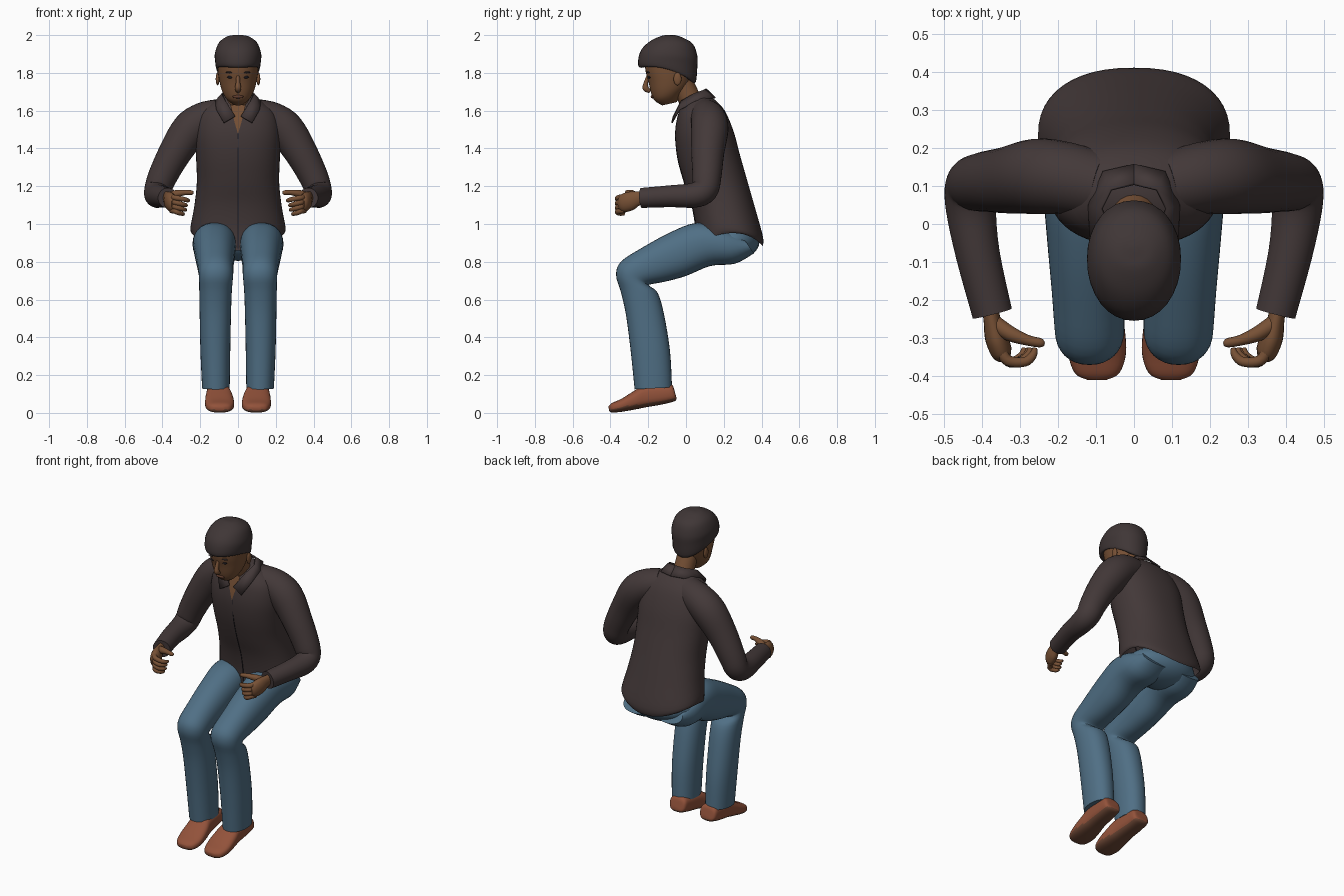
import bpy, bmesh, math
from mathutils import Vector, Matrix


def material(name, rgb):
    m = bpy.data.materials.new(name)
    m.diffuse_color = (*rgb, 1)
    return m


SHIRT = material("dark brown cloth", (0.056, 0.040, 0.040))
JEANS = material("blue denim", (0.080, 0.160, 0.235))
SKIN = material("brown skin", (0.185, 0.082, 0.036))
HAIR = material("dark hair", (0.050, 0.037, 0.037))
LEATHER = material("tan leather", (0.290, 0.085, 0.043))
SOLE = material("brown sole", (0.150, 0.062, 0.035))
LIPS = material("lip brown", (0.115, 0.045, 0.026))
DARK = material("near black", (0.012, 0.011, 0.016))


def finish(name, bm, mat, mirror=False, angle=50):
    bmesh.ops.recalc_face_normals(bm, faces=bm.faces)
    me = bpy.data.meshes.new(name)
    bm.to_mesh(me)
    bm.free()
    me.shade_smooth()
    me.set_sharp_from_angle(angle=math.radians(angle))
    me.materials.append(mat)
    ob = bpy.data.objects.new(name, me)
    bpy.context.collection.objects.link(ob)
    if mirror:
        mod = ob.modifiers.new("mirror", "MIRROR")
        mod.use_mirror_merge = False
    return ob


def spline(rows, sub):
    """Catmull-Rom through rows of equal-length number tuples."""
    out = []
    for i in range(len(rows) - 1):
        a, b = rows[max(i - 1, 0)], rows[i]
        c, d = rows[i + 1], rows[min(i + 2, len(rows) - 1)]
        for k in range(sub):
            t = k / sub
            out.append([0.5 * (2 * q + (r - p) * t + (2 * p - 5 * q + 4 * r - s) * t * t
                               + (3 * q - p - 3 * r + s) * t ** 3)
                        for p, q, r, s in zip(a, b, c, d)])
    return out + [list(rows[-1])]


def skin_rings(rings, caps=(True, True)):
    bm = bmesh.new()
    vs = [[bm.verts.new(p) for p in ring] for ring in rings]
    n = len(vs[0])
    for a, b in zip(vs, vs[1:]):
        for i in range(n):
            bm.faces.new((a[i], a[(i + 1) % n], b[(i + 1) % n], b[i]))
    for cap, ring in zip(caps, (vs[0], vs[-1])):
        if cap:
            bm.faces.new(ring)
    return bm


def loft(name, rows, mat, mirror=False, p=2.0, caps=(True, True), seg=32, sub=4):
    """Rows: front y, front z, back y, back z, centre x, half width, side lift."""
    rings = []
    for fy, fz, by, bz, cx, w, lift in spline(rows, sub):
        ring = []
        for i in range(seg):
            t = 2 * math.pi * i / seg
            c = math.copysign(abs(math.cos(t)) ** (2 / p), math.cos(t))
            s = math.copysign(abs(math.sin(t)) ** (2 / p), math.sin(t))
            ring.append((cx + w * c, (fy + by) / 2 + s * (by - fy) / 2,
                         (fz + bz) / 2 + s * (bz - fz) / 2 + lift * c * c))
        rings.append(ring)
    return finish(name, skin_rings(rings, caps), mat, mirror)


def tube(name, rows, mat, mirror=False, seg=20, sub=4, flat=1.0):
    """Rows: x, y, z, radius; flat scales the sideways radius."""
    pts = spline(rows, sub)
    pos = [Vector(r[:3]) for r in pts]
    rings, u = [], None
    for i, r in enumerate(pts):
        tan = (pos[min(i + 1, len(pos) - 1)] - pos[max(i - 1, 0)]).normalized()
        if u is None:
            u = Vector((1, 0, 0)) if abs(tan.x) < 0.8 else Vector((0, 1, 0))
        u = (u - tan * u.dot(tan)).normalized()
        v = tan.cross(u)
        rings.append([pos[i] + r[3] * (flat * u * math.cos(a) + v * math.sin(a))
                      for a in (2 * math.pi * k / seg for k in range(seg))])
    return finish(name, skin_rings(rings), mat, mirror)


def ball(name, centre, radii, mat, mirror=False):
    bm = bmesh.new()
    mtx = Matrix.Translation(centre) @ Matrix.Diagonal((*radii, 1))
    bmesh.ops.create_uvsphere(bm, u_segments=24, v_segments=14, radius=1, matrix=mtx)
    return finish(name, bm, mat, mirror)


def strip(name, left, right, mat, mirror=False, thick=0.0):
    bm = bmesh.new()
    a = [bm.verts.new(p) for p in left]
    b = [bm.verts.new(p) for p in right]
    for i in range(len(a) - 1):
        bm.faces.new((a[i], b[i], b[i + 1], a[i + 1]))
    ob = finish(name, bm, mat, mirror)
    if thick:
        mod = ob.modifiers.new("thickness", "SOLIDIFY")
        mod.thickness, mod.offset = thick, 0
    return ob


# Shirt body, hem to neck
loft("shirt_body", [
    (0.05, 0.86, 0.405, 0.882, 0, 0.245, 0.08),
    (0.052, 0.97, 0.408, 0.93, 0, 0.252, 0.03),
    (0.03, 1.10, 0.367, 1.08, 0, 0.232, 0),
    (-0.01, 1.22, 0.327, 1.22, 0, 0.218, 0),
    (-0.045, 1.35, 0.287, 1.36, 0, 0.222, 0),
    (-0.058, 1.47, 0.252, 1.49, 0, 0.225, 0),
    (-0.045, 1.57, 0.205, 1.60, 0, 0.200, 0),
    (-0.02, 1.63, 0.15, 1.66, 0, 0.130, 0),
    (-0.01, 1.655, 0.105, 1.69, 0, 0.078, 0)],
    SHIRT, p=2.3, caps=(False, True), seg=48)

# Sleeves
tube("sleeve", [
    (0.09, 0.10, 1.575, 0.088), (0.18, 0.12, 1.55, 0.095), (0.255, 0.125, 1.495, 0.099),
    (0.335, 0.115, 1.375, 0.087), (0.40, 0.11, 1.25, 0.077), (0.425, 0.098, 1.18, 0.071),
    (0.428, 0.04, 1.152, 0.066), (0.41, -0.08, 1.147, 0.058), (0.372, -0.235, 1.138, 0.053)],
    SHIRT, True, seg=28)

# Collar, open neck and button line
strip("collar",
      [(0, .105, 1.715), (.06, .09, 1.707), (.085, .04, 1.688), (.065, -.025, 1.65), (.015, -.066, 1.57)],
      [(0, .155, 1.668), (.08, .137, 1.667), (.118, .05, 1.65), (.115, -.035, 1.605), (.075, -.075, 1.535)],
      SHIRT, True, 0.008)
strip("open_neck",
      [(-.001, -.063, 1.48), (-.02, -.056, 1.545), (-.04, -.034, 1.63)],
      [(.001, -.063, 1.48), (.02, -.056, 1.545), (.04, -.034, 1.63)], SKIN)
tube("button_line", [(0, -.057, 1.48, .003), (0, -.044, 1.35, .003), (0, -.009, 1.22, .003),
                     (0, .031, 1.10, .003), (0, .052, 0.97, .003), (0, .05, 0.87, .003)], DARK, seg=6)

# Trousers
loft("trouser_leg", [
    (-0.272, 0.125, -0.074, 0.135, 0.117, 0.073, 0),
    (-0.293, 0.33, -0.085, 0.33, 0.120, 0.079, 0),
    (-0.318, 0.52, -0.118, 0.53, 0.120, 0.083, 0),
    (-0.345, 0.64, -0.15, 0.635, 0.119, 0.086, 0),
    (-0.370, 0.73, -0.19, 0.67, 0.117, 0.089, 0),
    (-0.345, 0.80, -0.19, 0.68, 0.117, 0.092, 0),
    (-0.24, 0.87, -0.11, 0.695, 0.120, 0.096, 0),
    (-0.085, 0.955, 0.0, 0.725, 0.122, 0.106, 0),
    (0.05, 1.005, 0.13, 0.778, 0.124, 0.114, 0),
    (0.18, 0.99, 0.26, 0.79, 0.122, 0.116, 0),
    (0.30, 0.93, 0.36, 0.845, 0.115, 0.09, 0)], JEANS, True, p=2.2)
ball("trouser_seat", (0, 0.24, 0.91), (0.22, 0.15, 0.105), JEANS)

# Shoes, toe to heel, with soles coloured by height
shoe = loft("shoe", [
    (-0.410, .035, -.408, .012, .097, .025, 0),
    (-0.392, .052, -.392, .002, .097, .058, 0),
    (-0.34, .076, -.34, .006, .097, .076, 0),
    (-0.27, .120, -.27, .018, .099, .074, 0),
    (-0.22, .150, -.21, .030, .102, .066, 0),
    (-0.12, .155, -.12, .046, .106, .060, 0),
    (-0.075, .15, -.06, .062, .106, .054, 0),
    (-0.06, .115, -.05, .078, .106, .030, 0)], LEATHER, True, p=2.7)
shoe.data.materials.append(SOLE)
for f in shoe.data.polygons:
    if f.center.z < 0.02 + (f.center.y + 0.41) * 0.16:
        f.material_index = 1

# Neck and head
tube("neck", [(0, .05, 1.59, .064), (0, .02, 1.66, .060), (0, -.03, 1.76, .062)], SKIN)
loft("head", [
    (-0.125, 1.628, -0.05, 1.645, 0, .030, 0),
    (-0.165, 1.652, -0.02, 1.69, 0, .066, 0),
    (-0.184, 1.69, 0.015, 1.735, 0, .087, 0),
    (-0.198, 1.75, 0.035, 1.79, 0, .101, 0),
    (-0.212, 1.80, 0.045, 1.84, 0, .108, 0),
    (-0.215, 1.85, 0.045, 1.88, 0, .110, 0),
    (-0.19, 1.92, 0.02, 1.93, 0, .100, 0),
    (-0.13, 1.965, -0.04, 1.97, 0, .055, 0)], SKIN, p=2.1)
loft("hair", [
    (-0.20, 1.835, 0.03, 1.75, 0, .100, .03),
    (-0.244, 1.828, 0.052, 1.752, 0, .114, .03),
    (-0.254, 1.86, 0.060, 1.83, 0, .121, .015),
    (-0.238, 1.92, 0.060, 1.89, 0, .122, 0),
    (-0.19, 1.968, 0.035, 1.955, 0, .100, 0),
    (-0.125, 1.997, -0.025, 1.99, 0, .055, 0),
    (-0.09, 2.0, -0.06, 2.0, 0, .012, 0)], HAIR, p=2.1)

# Face
tube("nose", [(0, -.197, 1.79, .009), (0, -.213, 1.745, .012), (0, -.213, 1.718, .017),
              (0, -.19, 1.702, .010)], SKIN, seg=14)
ball("eye", (.042, -.194, 1.777), (.015, .008, .007), DARK, True)
ball("eyebrow", (.043, -.200, 1.803), (.024, .008, .005), HAIR, True)
ball("lips", (0, -.176, 1.674), (.029, .011, .009), LIPS)
ball("ear", (.108, -.045, 1.768), (.010, .021, .034), SKIN, True)

# Hands
tube("palm", [(.378, -.215, 1.138, .036), (.372, -.255, 1.135, .038), (.362, -.295, 1.122, .050),
              (.348, -.335, 1.108, .047), (.338, -.352, 1.105, .030)], SKIN, True, flat=0.6)
for i, (z, reach) in enumerate(((1.143, .012), (1.118, .0), (1.094, -.004), (1.072, -.016))):
    tube(f"finger_{i + 1}", [
        (.352, -.325, z, .015), (.332, -.358, z - .004, .0145),
        (.300 - reach, -.362, z - .012, .013), (.278 - reach, -.345, z - .018, .011),
        (.272 - reach, -.325, z - .020, .006)], SKIN, True, seg=12)
tube("thumb", [(.365, -.262, 1.145, .022), (.325, -.288, 1.160, .020), (.28, -.305, 1.167, .014),
               (.245, -.312, 1.166, .012), (.235, -.313, 1.165, .005)], SKIN, True, seg=14)
